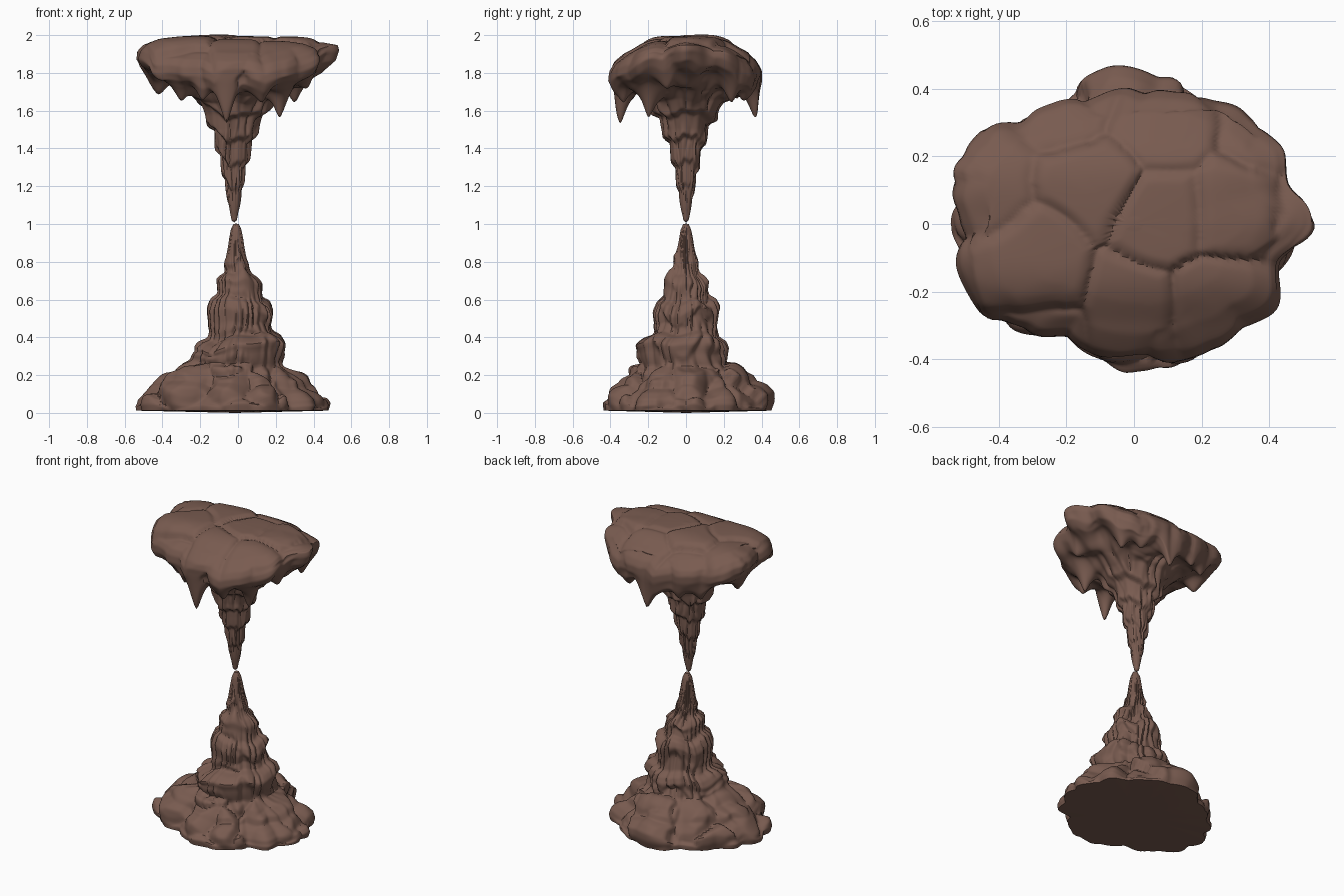
import bpy, bmesh, math
from mathutils import Vector, noise

if "Cube" in bpy.data.objects:
    bpy.data.objects.remove(bpy.data.objects["Cube"], do_unlink=True)

rock = bpy.data.materials.new("brown rock")
rock.use_nodes = True
rock.diffuse_color = (0.19, 0.105, 0.08, 1)
rock.node_tree.nodes["Principled BSDF"].inputs["Base Color"].default_value = rock.diffuse_color

SIDES = 220
TAU = math.tau


def smooth(a, b, t):
    t = min(1, max(0, (t - a) / (b - a)))
    return t * t * (3 - 2 * t)


def resample(points, step):
    """Evenly spaced (radius, height) pairs along a profile."""
    out = []
    for (r0, z0), (r1, z1) in zip(points, points[1:]):
        n = max(1, round(math.hypot(r1 - r0, z1 - z0) / step))
        out += [(r0 + (r1 - r0) * i / n, z0 + (z1 - z0) * i / n) for i in range(n)]
    return out + [points[-1]]


def around(values, angle):
    """Smoothly read a closed list of radii at an angle."""
    t = angle / TAU * len(values)
    i = int(t)
    a, b = values[i % len(values)], values[(i + 1) % len(values)]
    return a + (b - a) * smooth(0, 1, t - i)


def boulders(p, scale):
    """Rounded cells with creases between, each at its own level."""
    p = p + noise.noise_vector(p * 4) * 0.05
    dist, pts = noise.voronoi(p * scale)
    level = noise.noise(pts[0] * 3.7)
    return min(dist[1] - dist[0], 0.4) - 0.25 + 0.5 * level


def skirt(angle, z, pitch, turns, seed):
    """Layered mineral skirts: wide at the ragged hem, narrow above it."""
    c = Vector((math.cos(angle), math.sin(angle), seed))
    hem = 0.6 * noise.noise(c * 1.4) + 0.15 * noise.noise(c * 4)
    s = (z / pitch + turns * angle / TAU + hem) % 1
    return 0.5 - s if s > 0.15 else -0.5 + s / 0.15 * 0.85


def flutes(angle, z, count, seed):
    """Wandering drip ribs that fade in and out."""
    c = Vector((math.cos(angle) * 2, math.sin(angle) * 2, z * 5 + seed))
    rib = abs(math.sin(angle * count / 2 + noise.noise(c) * 2.5)) - 0.6
    return rib * smooth(-0.3, 0.3, noise.noise(c * 1.3))


def loft(name, profile, shape):
    bm = bmesh.new()
    rings = []
    for r, z in profile:
        rings.append([bm.verts.new(shape(TAU * i / SIDES, r, z)) for i in range(SIDES)])
    for low, high in zip(rings, rings[1:]):
        for i in range(SIDES):
            j = (i + 1) % SIDES
            bm.faces.new((low[i], low[j], high[j], high[i]))
    # Soften the carved surface, leaving the lowest ring in place
    carved = [v for ring in rings[1:] for v in ring]
    for _ in range(2):
        bmesh.ops.smooth_vert(bm, verts=carved, factor=0.4, use_axis_x=True,
                              use_axis_y=True, use_axis_z=True)
    # Close both ends with shallow fans
    for ring, lift in ((rings[0], -0.012), (rings[-1], 0.003)):
        mid = sum((v.co for v in ring), Vector()) / SIDES
        hub = bm.verts.new(mid + Vector((0, 0, lift)))
        for i in range(SIDES):
            bm.faces.new((ring[i], ring[(i + 1) % SIDES], hub))
    bmesh.ops.recalc_face_normals(bm, faces=bm.faces)
    mesh = bpy.data.meshes.new(name)
    bm.to_mesh(mesh)
    bm.free()
    mesh.materials.append(rock)
    obj = bpy.data.objects.new(name, mesh)
    bpy.context.collection.objects.link(obj)
    bpy.ops.object.select_all(action="DESELECT")
    obj.select_set(True)
    bpy.context.view_layer.objects.active = obj
    bpy.ops.object.shade_smooth_by_angle(angle=math.radians(40))


# Stalagmite: domed tiers with fluted walls on a boulder foot
FOOT = [(.47, .012), (.48, .05), (.47, .09), (.43, .125), (.38, .15), (.365, .19), (.32, .23),
        (.25, .265), (.23, .32), (.24, .355), (.215, .39), (.172, .41), (.158, .48),
        (.172, .54), (.158, .58), (.124, .6), (.112, .65), (.117, .685), (.098, .715),
        (.073, .735), (.064, .77), (.067, .795), (.052, .83), (.043, .88), (.036, .93),
        (.028, .97), (.013, 1.002)]
FOOT_OUTLINE = [.51, .48, .47, .45, .43, .46, .455, .45, .43, .43, .46, .50,
                .54, .53, .50, .45, .41, .41, .44, .46, .43, .43, .48, .49]


def foot_shape(a, r, z):
    c, s = math.cos(a), math.sin(a)
    low = 1 - smooth(0.18, 0.36, z)
    outline = 1 + low * (around(FOOT_OUTLINE, a) / 0.48 - 1)
    scallop = 0.07 * (abs(math.sin(a * 6.5 + 1.2 * math.sin(2 * a))) - 0.7) * low
    rad = r * (outline + scallop)
    up = smooth(0.17, 0.32, z) * (1 - 0.6 * smooth(0.8, 1, z))
    rad *= 1 + up * (0.1 * skirt(a, z, 0.17, 1, 3) + 0.13 * flutes(a, z, 24, 1))
    p = Vector((rad * c, rad * s, z))
    bump = 0.09 * boulders(p + Vector((3, 1, 0)), 4.5) * low
    flat = smooth(0.012, 0.08, z)
    out = bump * (0.3 + 0.5 * flat)
    p += Vector((c * out, s * out, bump * flat))
    # Tiers wander up and down, and the middle leans a little to one side
    middle = smooth(0.2, 0.35, z)
    p.z += 0.06 * middle * (1 - smooth(0.8, 0.95, z)) * noise.noise(Vector((c, s, z * 3)) * 1.3)
    p.x += 0.022 * middle * (1 - smooth(0.6, 0.85, z)) - 0.01
    p.y -= 0.025 * middle * (1 - smooth(0.34, 0.42, z))
    return p


loft("stalagmite", resample(FOOT, 0.011), foot_shape)

# Stalactite: twisted spike flaring into an arched rock ceiling
CEILING = [(.014, 1.02), (.03, 1.1), (.047, 1.2), (.065, 1.3), (.09, 1.4), (.122, 1.5),
           (.16, 1.58), (.205, 1.655), (.265, 1.715), (.33, 1.755), (.4, 1.785), (.445, 1.82),
           (.468, 1.865), (.465, 1.91), (.44, 1.94), (.38, 1.962), (.28, 1.973), (.15, 1.978),
           (.02, 1.98)]
OUTLINE = [.55, .47, .50, .48, .45, .42, .41, .41, .42, .45, .54, .57,
           .52, .53, .53, .44, .40, .39, .39, .41, .42, .45, .49, .45]
# Crown slabs: x, y, level
SLABS = [(-.43, .13, .0), (-.3, -.13, .012), (-.12, .13, .016), (.08, .27, .004),
         (.1, .03, .006), (.31, .06, .01), (.5, .02, -.004), (0, -.23, -.002),
         (.26, -.22, -.012), (.42, .24, -.016), (-.2, .36, -.01), (-.3, -.36, -.02)]
# Hanging drips: x, y, length, width
DRIPS = [(-.06, -.35, .2, .045), (.03, .37, .17, .05), (-.3, .27, .1, .04),
         (.22, -.2, .16, .045), (-.3, -.2, .1, .045), (.37, -.1, .07, .045),
         (-.42, .06, .06, .045), (.3, .24, .1, .04), (.13, -.33, .08, .04),
         (-.18, .33, .09, .04), (-.19, -.29, .08, .04), (.2, .3, .07, .04)]


def slab_bump(x, y):
    """Overlapping crown slabs with creased joints."""
    shift = noise.noise_vector(Vector((x, y, 3)) * 5) * 0.04
    near = sorted((math.hypot(x + shift.x - sx, y + shift.y - sy), level)
                  for sx, sy, level in SLABS)
    (d0, level), (d1, _) = near[:2]
    return level + 0.022 * (smooth(-0.06, 0.07, d1 - d0) - 0.6) - 0.2 * d0 ** 2


def ceiling_shape(a, r, z):
    c, s = math.cos(a), math.sin(a)
    wide = smooth(0.1, 0.4, r) if z < 1.85 else 1
    rad = r * (1 + wide * (around(OUTLINE, a) / 0.468 - 1))
    trunk = 1 - smooth(1.5, 1.72, z)
    tip = smooth(1.03, 1.25, z)
    rad *= 1 + trunk * (0.24 * tip + 0.08) * skirt(a, z, 0.13, 1, 7)
    rad *= 1 + 0.2 * tip * (1 - smooth(1.7, 1.78, z)) * flutes(a, z, 14, 5)
    p = Vector((rad * c, rad * s, z))
    # Boulder cells around the rim, slabs over the crown
    crown = smooth(1.78, 1.86, z)
    bump = boulders(Vector((p.x, p.y, 0.5 * z)) + Vector((1.3, 4.2, 0)), 4.2)
    edge = smooth(0.3, 0.45, r) * crown * 0.06 * bump
    p += Vector((c * edge, s * edge, crown * slab_bump(p.x, p.y)))
    # Ribs and drips pull the underside down
    under = smooth(1.6, 1.7, z) * (1 - smooth(1.82, 1.88, z))
    for x, y, length, width in DRIPS:
        d = math.hypot(p.x - x, p.y - y)
        p.z -= under * length * math.exp(-(d / width) ** 1.4)
    p.z -= under * 0.04 * noise.noise(Vector((p.x * 10, p.y * 10, 2)))
    # Arch towards front and back, with the left end lifted
    p.z -= 0.6 * p.y ** 2 * smooth(0.1, 0.3, abs(p.y))
    p.z += 0.05 * smooth(0.3, 0.55, p.x) * (1 - smooth(1.88, 1.96, z))
    p.x -= 0.02 * trunk
    return p


loft("stalactite", resample(CEILING, 0.009), ceiling_shape)
